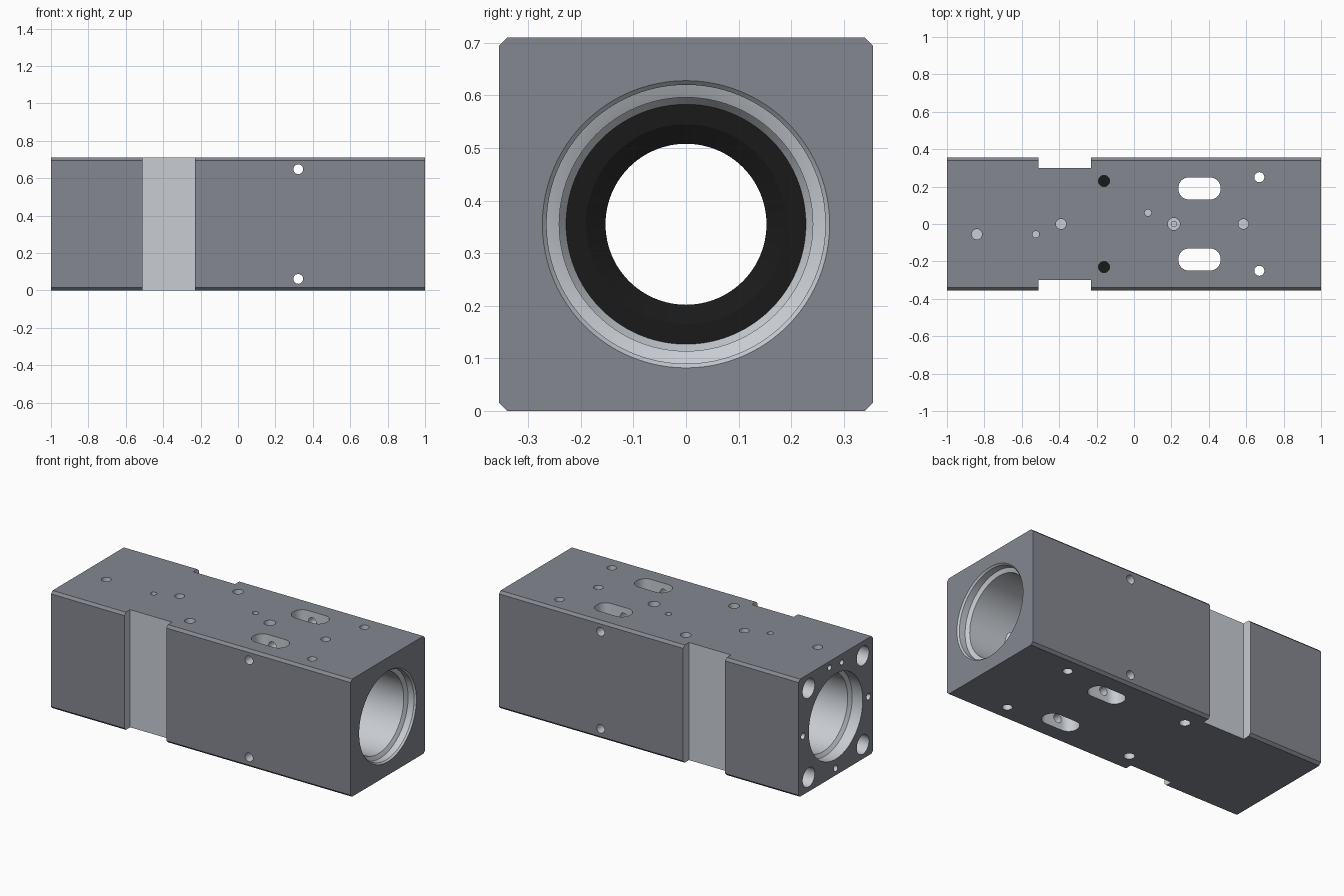
import bpy, bmesh, math
from mathutils import Matrix, Vector

if "Cube" in bpy.data.objects:
    bpy.data.objects.remove(bpy.data.objects["Cube"])

MID = 0.355  # half the block's width and height


def material(name, rgb):
    m = bpy.data.materials.new(name)
    m.diffuse_color = (*rgb, 1)
    m.use_nodes = True
    m.node_tree.nodes["Principled BSDF"].inputs["Base Color"].default_value = m.diffuse_color
    return m


COATED = material("dark_coating", (0.235, 0.245, 0.28))
BARE = material("machined_metal", (0.58, 0.61, 0.65))
BLACK = material("deep_black", (0.01, 0.01, 0.01))


def finish(bm, name, mats=(BARE,)):
    bmesh.ops.recalc_face_normals(bm, faces=bm.faces)
    me = bpy.data.meshes.new(name)
    for m in mats:
        me.materials.append(m)
    bm.to_mesh(me)
    bm.free()
    ob = bpy.data.objects.new(name, me)
    bpy.context.collection.objects.link(ob)
    return ob


def box(name, size, center):
    bm = bmesh.new()
    bmesh.ops.create_cube(bm, size=1, matrix=Matrix.Translation(center) @ Matrix.Diagonal((*size, 1)))
    return finish(bm, name)


def drill(name, a, b, r, segs=24, black_bottom=False):
    """Cylinder from point a to point b."""
    a, b = Vector(a), Vector(b)
    d = b - a
    m = Matrix.Translation((a + b) / 2) @ d.to_track_quat('Z', 'Y').to_matrix().to_4x4()
    bm = bmesh.new()
    bmesh.ops.create_cone(bm, cap_ends=True, segments=segs, radius1=r, radius2=r, depth=d.length, matrix=m)
    if black_bottom:
        for f in bm.faces:
            f.material_index = int(len(f.verts) > 4)
    return finish(bm, name, (BARE, BLACK))


def revolve_x(name, profile, black_spans, segs=96):
    """Closed solid of revolution about the block's long axis from (x, r) pairs."""
    bm = bmesh.new()
    rings = [[bm.verts.new((x, r * math.cos(2 * math.pi * i / segs), MID + r * math.sin(2 * math.pi * i / segs)))
              for i in range(segs)] for x, r in profile]
    for n, (p, q) in enumerate(zip(rings, rings[1:])):
        for i in range(segs):
            j = (i + 1) % segs
            f = bm.faces.new((p[i], p[j], q[j], q[i]))
            f.material_index = int(n in black_spans)
    bm.faces.new(rings[0])
    bm.faces.new(rings[-1])
    return finish(bm, name, (BARE, BLACK))


def slot(name, x, y, length, width, corner):
    """Rounded slot through the full height."""
    bm = bmesh.new()
    pts = []
    for q, (sx, sy) in enumerate(((1, 1), (-1, 1), (-1, -1), (1, -1))):
        for k in range(9):
            a = math.pi / 2 * (q + k / 8)
            pts.append((x + sx * (length / 2 - corner) + corner * math.cos(a),
                        y + sy * (width / 2 - corner) + corner * math.sin(a), -0.1))
    f = bm.faces.new([bm.verts.new(p) for p in pts])
    ext = bmesh.ops.extrude_face_region(bm, geom=[f])
    bmesh.ops.translate(bm, vec=(0, 0, 0.91),
                        verts=[v for v in ext['geom'] if isinstance(v, bmesh.types.BMVert)])
    return finish(bm, name)


# Main block with chamfered long edges
bm = bmesh.new()
bmesh.ops.create_cube(bm, size=1, matrix=Matrix.Translation((0, 0, MID)) @ Matrix.Diagonal((2, 2 * MID, 2 * MID, 1)))
long_edges = [e for e in bm.edges if abs(e.verts[0].co.x - e.verts[1].co.x) > 1]
bmesh.ops.bevel(bm, geom=long_edges, offset=0.015, segments=1, affect='EDGES')
for f in bm.faces:
    f.material_index = 0
body = finish(bm, "valve_block", (COATED, BARE, BLACK))

cutters = []

# Stepped main bore with a dark inner lip
cutters.append(revolve_x("main_bore", [
    (-1.05, 0.257), (-0.93, 0.257), (-0.915, 0.235), (-0.26, 0.23), (-0.26, 0.19), (-0.24, 0.153),
    (-0.08, 0.153), (-0.06, 0.19), (-0.06, 0.228), (-0.04, 0.241), (0.938, 0.241), (0.944, 0.252),
    (0.95, 0.265), (0.99, 0.265), (1.0, 0.273), (1.05, 0.273)], {3, 4, 6, 7}))

for s in (-1, 1):
    # Side notches, slots and through holes
    cutters.append(box("side_notch", (0.28, 0.2, 1), (-0.37, s * 0.4, MID)))
    cutters.append(slot("slot", 0.35, s * 0.19, 0.225, 0.118, 0.055))
    cutters.append(drill("vertical_hole", (0.67, s * 0.25, -0.1), (0.67, s * 0.25, 0.8), 0.027))
    cutters.append(drill("cross_hole", (0.322, -0.5, MID + s * 0.293), (0.322, 0.5, MID + s * 0.293), 0.026))
    # Deep blind holes from top and bottom, corner bolt holes in the left end
    for t in (-1, 1):
        cutters.append(drill("blind_hole", (-0.16, s * 0.23, MID + t * 0.5), (-0.16, s * 0.23, MID + t * 0.1),
                             0.03, black_bottom=True))
        cutters.append(drill("corner_bolt_hole", (-1.1, s * 0.258, MID + t * 0.268),
                             (-0.65, s * 0.258, MID + t * 0.268), 0.058, 32))

# Small holes in the left end face
for y, z, r in ((0.058, 0.672, 0.016), (-0.058, 0.66, 0.016), (0.312, MID, 0.019),
                (-0.312, MID, 0.019), (0, 0.042, 0.019)):
    cutters.append(drill("end_hole", (-1.1, y, z), (-0.88, y, z), r))

# Shallow ports in the top face
for x, y, r, depth in ((-0.84, -0.055, 0.028, 0.06), (-0.525, -0.055, 0.018, 0.06), (-0.39, 0, 0.028, 0.09),
                       (0.075, 0.06, 0.018, 0.07), (0.213, 0, 0.033, 0.06), (0.585, 0, 0.027, 0.08)):
    cutters.append(drill("top_port", (x, y, 0.8), (x, y, 0.71 - depth), r))
cutters.append(drill("port_passage", (0.213, 0, 0.8), (0.213, 0, 0.5), 0.014))

# Cut everything out of the block, keeping each cutter's material
bpy.context.view_layer.objects.active = body
for c in cutters:
    m = body.modifiers.new("cut", 'BOOLEAN')
    m.operation, m.solver, m.object = 'DIFFERENCE', 'EXACT', c
    m.material_mode = 'TRANSFER'
    bpy.ops.object.modifier_apply(modifier=m.name)
    bpy.data.objects.remove(c)

body.select_set(True)
bpy.ops.object.shade_smooth_by_angle(angle=math.radians(25))
